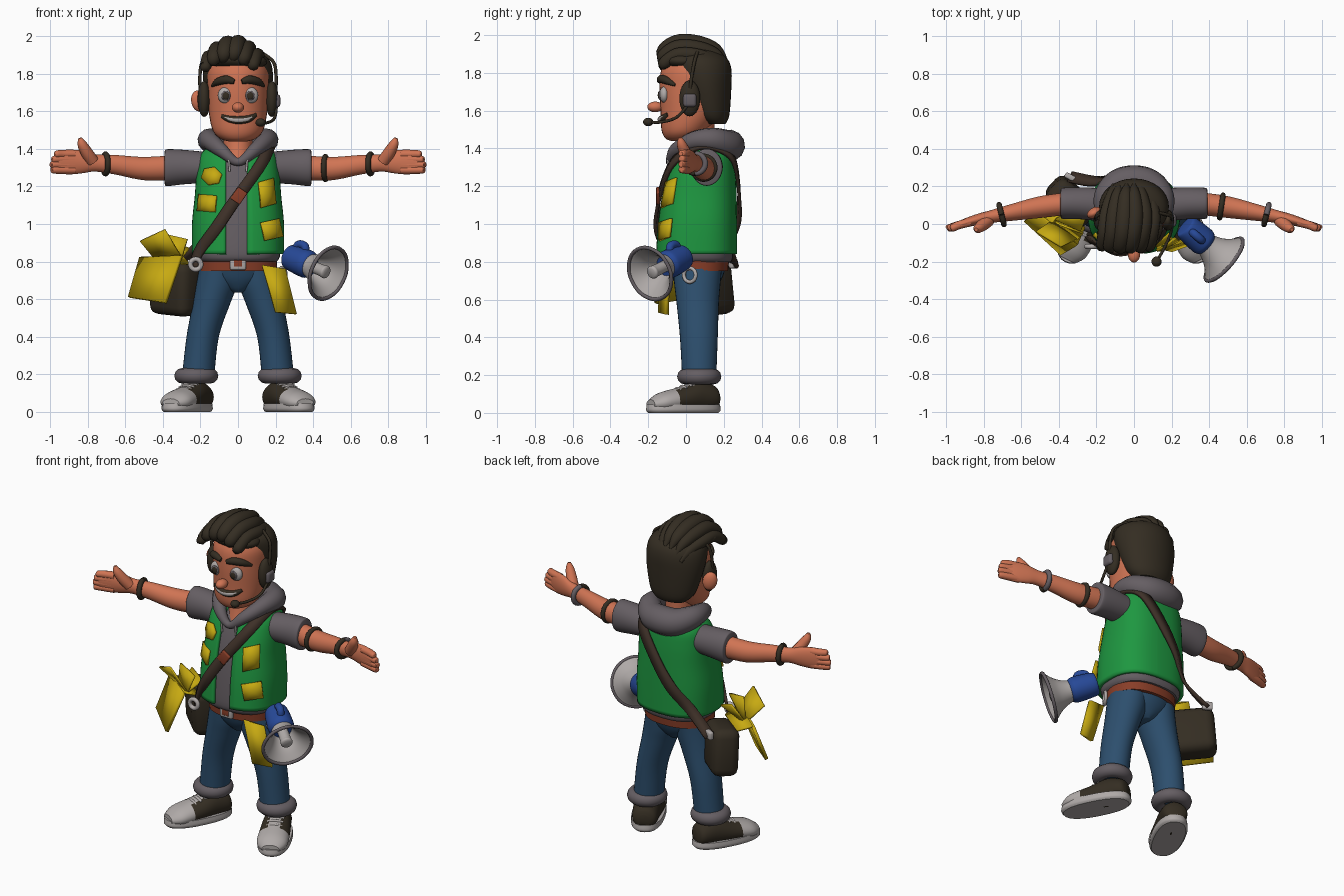
import bpy, bmesh, math
from mathutils import Vector, Matrix

if "Cube" in bpy.data.objects:
    bpy.data.objects.remove(bpy.data.objects["Cube"])

def material(name, *rgb):
    m = bpy.data.materials.new(name)
    m.use_nodes = True
    m.diffuse_color = (*rgb, 1)
    m.node_tree.nodes["Principled BSDF"].inputs["Base Color"].default_value = (*rgb, 1)
    return m

SKIN = material("skin", .63, .175, .088)
GREEN = material("vest green", .013, .31, .052)
GREY = material("hoodie grey", .13, .112, .124)
DARK = material("dark brown", .034, .026, .016)
JEANS = material("denim blue", .026, .078, .155)
LIGHT = material("light grey", .43, .40, .39)
YELLOW = material("paper yellow", .57, .40, .006)
BLUE = material("megaphone blue", .02, .066, .31)
LEATHER = material("belt leather", .25, .048, .021)
STRAP = material("strap brown", .048, .03, .021)

def spline(pts, steps=5, cyclic=False):
    """Smooth interpolation through tuples of any length."""
    n, out = len(pts), []
    get = lambda i: pts[i % n] if cyclic else pts[max(0, min(n - 1, i))]
    for i in range(n if cyclic else n - 1):
        for k in range(steps):
            t = k / steps
            out.append(tuple(.5 * (2*b + (c-a)*t + (2*a - 5*b + 4*c - d)*t*t + (3*b - a - 3*c + d)*t**3)
                             for a, b, c, d in zip(get(i-1), get(i), get(i+1), get(i+2))))
    return out if cyclic else out + [tuple(pts[-1])]

def finish(name, bm, mats):
    bmesh.ops.recalc_face_normals(bm, faces=bm.faces)
    me = bpy.data.meshes.new(name)
    bm.to_mesh(me)
    bm.free()
    ob = bpy.data.objects.new(name, me)
    bpy.context.collection.objects.link(ob)
    for m in mats:
        me.materials.append(m)
    bpy.ops.object.select_all(action='DESELECT')
    ob.select_set(True)
    bpy.context.view_layer.objects.active = ob
    bpy.ops.object.shade_smooth_by_angle(angle=math.radians(40))
    return ob

def loft_bm(secs, axis=2, n=32, power=2, cap=True):
    bm, rings = bmesh.new(), []
    for x, y, z, a, b in spline(secs):
        ring = []
        for i in range(n):
            c, s = math.cos(math.tau * i / n), math.sin(math.tau * i / n)
            u = a * math.copysign(abs(c) ** (2 / power), c)
            v = b * math.copysign(abs(s) ** (2 / power), s)
            off = ((0, u, v), (u, 0, v), (u, v, 0))[axis]
            ring.append(bm.verts.new(Vector((x, y, z)) + Vector(off)))
        rings.append(ring)
    for r, q in zip(rings, rings[1:]):
        for i in range(n):
            bm.faces.new((r[i], r[(i+1) % n], q[(i+1) % n], q[i]))
    if cap:
        bm.faces.new(rings[0])
        bm.faces.new(rings[-1])
    return bm

def loft(name, secs, mat, **kw):
    return finish(name, loft_bm(secs, **kw), [mat])

def ball(name, loc, scale, mat, rot=(0, 0, 0)):
    bm = bmesh.new()
    bmesh.ops.create_uvsphere(bm, u_segments=24, v_segments=14, radius=1)
    ob = finish(name, bm, [mat])
    ob.location, ob.scale, ob.rotation_euler = loc, scale, rot

def box(name, loc, size, mat, rot=(0, 0, 0), bevel=.01):
    bm = bmesh.new()
    bmesh.ops.create_cube(bm, size=1, matrix=Matrix.Diagonal((*size, 1)))
    bmesh.ops.bevel(bm, geom=bm.edges[:], offset=bevel, segments=3, affect='EDGES', profile=.5)
    ob = finish(name, bm, [mat])
    ob.location, ob.rotation_euler = loc, rot

def tube(name, pts, mat, cyclic=False):
    """Round tube through (x, y, z, radius) points."""
    cu = bpy.data.curves.new(name, 'CURVE')
    cu.dimensions, cu.bevel_depth, cu.bevel_resolution, cu.use_fill_caps = '3D', 1, 4, True
    path = spline(pts, 6, cyclic)
    sp = cu.splines.new('POLY')
    sp.points.add(len(path) - 1)
    for p, (x, y, z, r) in zip(sp.points, path):
        p.co, p.radius = (x, y, z, 1), r
    sp.use_cyclic_u = cyclic
    cu.materials.append(mat)
    ob = bpy.data.objects.new(name, cu)
    bpy.context.collection.objects.link(ob)
    return ob

def ring(name, loc, axis, major, minor, mat):
    q = Vector(axis).to_track_quat('Z', 'Y')
    pts = [Vector(loc) + q @ Vector((major * math.cos(i * math.tau / 8), major * math.sin(i * math.tau / 8), 0)) for i in range(8)]
    return tube(name, [(*p, minor) for p in pts], mat, True)

def solid(ob, thick, offset=0):
    m = ob.modifiers.new("thickness", 'SOLIDIFY')
    m.thickness, m.offset = thick, offset
    return ob

def sheet(name, pts, mat, thick=.012, fan=None):
    bm = bmesh.new()
    vs = [bm.verts.new(p) for p in pts]
    if fan:
        c = bm.verts.new(fan)
        for i in range(len(vs)):
            bm.faces.new((c, vs[i], vs[(i+1) % len(vs)]))
    else:
        bm.faces.new(vs)
    return solid(finish(name, bm, [mat]), thick)

def surface_y(secs, x, z, side, power=2):
    path = spline(secs)
    for p, q in zip(path, path[1:]):
        if p[2] <= z <= q[2]:
            t = (z - p[2]) / (q[2] - p[2])
            _, cy, _, a, b = (u + (v - u) * t for u, v in zip(p, q))
            return cy + side * b * max(0, 1 - abs(x / a) ** power) ** (1 / power)

# Torso: hoodie body, open vest, belt
VEST = [(0, .055, .84, .245, .215), (0, .06, 1.0, .245, .21), (0, .07, 1.15, .23, .198), (0, .085, 1.28, .22, .178),
        (0, .1, 1.37, .2, .15), (0, .11, 1.42, .14, .1)]
vest_y = lambda x, z, side=-1: surface_y(VEST, x, z, side, 2.5)
loft("hoodie_body", [(0, .06, .8, .205, .18)] + [(x, y, z, a - .02, b - .02) for x, y, z, a, b in VEST], GREY, power=2.5)
bm = loft_bm(VEST, power=2.5, n=48, cap=False)
for cut in (-.065, .05):
    bmesh.ops.bisect_plane(bm, geom=bm.verts[:] + bm.edges[:] + bm.faces[:], plane_co=(cut, 0, 0), plane_no=(1, 0, 0))
gap = [f for f in bm.faces if -.065 < f.calc_center_median().x < .05 and f.calc_center_median().y < .06]
bmesh.ops.delete(bm, geom=gap, context='FACES')
solid(finish("vest", bm, [GREEN]), .025, -1)
loft("belt", [(0, .06, .75, .206, .163), (0, .06, .81, .208, .168)], LEATHER, power=2.3)
box("belt_buckle", (0, -.113, .79), (.085, .025, .07), LIGHT)
box("buckle_opening", (0, -.125, .79), (.045, .008, .035), LEATHER, bevel=.003)
hood = [(.085, -.055, 1.39, .036), (.145, .04, 1.44, .05), (.15, .14, 1.445, .065), (.085, .21, 1.42, .08)]
tube("hood", [(0, -.085, 1.33, .022)] + hood + [(0, .228, 1.415, .085)] + [(-x, y, z, r) for x, y, z, r in hood[::-1]], GREY, True)
loft("neck", [(0, .04, 1.3, .08, .1), (0, .06, 1.42, .078, .09), (0, .07, 1.56, .08, .08)], SKIN)
for s in (-1, 1):
    tube("hood_cord", [(s * .05, -.095, 1.36, .006), (s * .045, vest_y(.05, 1.28) - .004, 1.28, .006)], LIGHT)

# Vest patches
for x, z, w, h, n, tilt in ((-.14, 1.255, .055, .05, 6, .2), (-.165, 1.11, .066, .062, 4, .7),
                            (.155, 1.165, .056, .098, 4, .95), (.18, .97, .07, .07, 4, 1.0)):
    pts = [(x + w * math.cos(tilt + i * math.tau / n), z + h * math.sin(tilt + i * math.tau / n)) for i in range(n)]
    at = lambda px, pz: (px, vest_y(min(px, .21), pz) - .008, pz)
    sheet("vest_patch", [at(*p) for p in pts], YELLOW, .014, at(x, z))

# Arms, hands, legs and shoes on both sides
for s in (-1, 1):
    side = "left_" if s > 0 else "right_"
    flip = lambda pts: [(s * p[0], *p[1:]) for p in pts]
    loft(side + "sleeve", flip([(.14, .1, 1.3, .09, .08), (.28, .11, 1.303, .085, .091), (.375, .11, 1.3, .083, .098), (.39, .11, 1.3, .074, .088)]), GREY, axis=0)
    loft(side + "arm", flip([(.34, .11, 1.3, .06, .066), (.5, .09, 1.295, .058, .062), (.65, .062, 1.315, .045, .052),
                             (.76, .04, 1.325, .034, .046), (.83, .025, 1.33, .03, .06), (.9, .005, 1.33, .025, .066), (.955, -.014, 1.33, .019, .06)]), SKIN, axis=0)
    for i in range(4):
        z = 1.288 + .028 * i
        tip = .975 + .022 * math.sin(1 + i * .7)
        tube(side + "finger", flip([(.87, .01, z, .022), (.93, -.005, z, .022), (tip - .01, -.022, z, .019), (tip, -.026, z, .01)]), SKIN)
    tube(side + "thumb", flip([(.775, .02, 1.335, .034), (.805, -.005, 1.38, .032), (.83, -.024, 1.425, .025), (.84, -.03, 1.458, .01)]), SKIN)
    band = [(.705 - .25 * .052 * math.sin(a), .05 - .052 * math.sin(a), 1.32 + .052 * math.cos(a), .015) for a in (i * math.pi / 6 for i in range(13))]
    tube(side + "wristband_front", flip(band[:7]), DARK)
    tube(side + "wristband_back", flip(band[6:]), DARK if s < 0 else GREY)
    loft(side + "leg", flip([(.213, .07, .18, .086, .09), (.188, .068, .4, .086, .1), (.14, .062, .58, .1, .112),
                             (.112, .06, .68, .11, .122), (.1, .06, .77, .105, .13)]), JEANS)
    ring(side + "trouser_cuff", (s * .222, .07, .192), (0, 0, 1), .076, .041, GREY)
    # Shoe: toe cap and tongue light, rest dark
    bm = loft_bm([(0, .115, .07, .035, .035), (0, .09, .08, .07, .065), (0, 0, .085, .08, .085), (0, -.1, .07, .088, .068),
                  (0, -.22, .055, .088, .052), (0, -.28, .045, .05, .025)], axis=1)
    for f in bm.faces:
        c = f.calc_center_median()
        f.material_index = int(c.y < -.14 or (c.y < -.04 and abs(c.x) < .04))
    shoe = [finish(side + "shoe", bm, [DARK, LIGHT]),
            loft(side + "sole", [(0, -.085, 0, .085, .2), (0, -.085, .015, .096, .212), (0, -.085, .045, .094, .208)], LIGHT, power=2.4)]
    for i in range(3):
        y, z = -.055 - .032 * i, .14 - .012 * i
        shoe.append(tube(side + "lace", [(-.045, y, z, .008), (0, y - .005, z + .012, .009), (.045, y, z, .008)], LIGHT))
    for ob in shoe:
        ob.location, ob.rotation_euler.z = (s * .232, .062, 0), s * .47
ring("left_elbow_band", (.465, .093, 1.298), (1, -.15, 0), .061, .014, DARK)
loft("hips", [(0, .06, .635, .03, .075), (0, .06, .66, .09, .1), (0, .06, .71, .17, .13), (0, .06, .78, .203, .155)], JEANS)

# Head and face
HEAD = [(0, -.02, 1.44, .05, .06), (0, -.02, 1.455, .095, .09), (0, -.005, 1.5, .135, .125), (0, .03, 1.6, .156, .165),
        (0, .045, 1.72, .163, .185), (0, .05, 1.82, .16, .18), (0, .05, 1.9, .11, .13)]
face_y = lambda x, z: surface_y(HEAD, x, z, -1)
loft("head", HEAD, SKIN)
ball("nose", (0, -.163, 1.62), (.032, .042, .028), SKIN)
ball("right_ear", (-.21, .06, 1.655), (.042, .028, .057), SKIN, (0, -.2, .5))
for s in (-1, 1):
    x = s * .068
    y = face_y(x, 1.685)
    ball("eye", (x, y + .008, 1.685), (.04, .026, .043), LIGHT)
    ball("iris", (x * .95, y - .014, 1.682), (.024, .01, .026), GREY)
    ball("pupil", (x * .95, y - .02, 1.682), (.018, .007, .02), DARK)
    tube("eyebrow", [(s * u, face_y(u, z) - .004, z, r) for u, z, r in ((.02, 1.757, .013), (.06, 1.768, .022), (.105, 1.758, .02), (.138, 1.735, .007))], DARK)
mouth = [(-.085, 1.575, .005), (-.05, 1.56, .012), (0, 1.553, .016), (.055, 1.56, .014), (.095, 1.582, .005)]
tube("mouth", [(x, face_y(x, z) + .006, z, r + .006) for x, z, r in mouth], DARK)
tube("teeth", [(x, face_y(x, z) - .001, z, r) for x, z, r in mouth], LIGHT)

# Hair: back mass plus swept quiff
loft("hair_back", [(0, .155, 1.53, .1, .055), (0, .13, 1.58, .145, .1), (0, .105, 1.72, .18, .135), (0, .085, 1.82, .184, .155),
                   (0, .07, 1.88, .16, .145), (0, .06, 1.925, .09, .09)], DARK)
ball("hair_front", (-.02, -.02, 1.875), (.175, .12, .055), DARK, (0, .08, 0))
for x, top, r in ((-.155, 1.885, .034), (-.11, 1.925, .042), (-.055, 1.95, .047), (0, 1.955, .046), (.05, 1.93, .043), (.1, 1.895, .036)):
    tube("hair_lock", [(x - .03, -.085, 1.855, .012), (x - .02, -.12, top - .05, r * .85), (x - .005, -.05, top, r),
                       (x + .005, .05, top, r), (x * .8, .15, top - .03, r * .8), (x * .7, .21, top - .08, .01)], DARK)

# Headset
for s in (-1, 1):
    ball("ear_pad", (s * .18, .02, 1.665), (.035, .055, .095), DARK)
    tube("headband", [(s * .2, .02, 1.7, .009), (s * .203, .03, 1.78, .009), (s * .19, .045, 1.86, .009), (s * .13, .06, 1.91, .009)], DARK)
box("earcup", (.205, .02, 1.655), (.04, .07, .07), GREY, bevel=.016)
tube("microphone_arm", [(.205, .01, 1.63, .008), (.195, -.05, 1.565, .008), (.16, -.13, 1.54, .008), (.12, -.2, 1.54, .008)], DARK)
ball("microphone", (.12, -.2, 1.54), (.027, .027, .022), DARK)

# Satchel strap, bag and papers
path = [(x, vest_y(x, z) - .012, z) for x, z in ((-.21, .85), (-.115, .98), (-.02, 1.12), (.075, 1.25), (.135, 1.34))]
path = [(-.235, -.09, .77)] + path + [(.165, .05, 1.41), (.165, .15, 1.41)]
path += [(x, vest_y(x, z, 1) + .012, z) for x, z in ((.13, 1.35), (.03, 1.2), (-.08, 1.04), (-.19, .9))] + [(-.34, .25, .78)]
path = [Vector(p) for p in spline(path)]
bm, last = bmesh.new(), None
for i, p in enumerate(path):
    along = path[min(i + 1, len(path) - 1)] - path[max(i - 1, 0)]
    across = along.cross(p - Vector((0, .08, min(p.z, 1.15)))).normalized() * .031
    pair = [bm.verts.new(p + across), bm.verts.new(p - across)]
    if last:
        bm.faces.new((last[0], last[1], pair[1], pair[0]))
    last = pair
solid(finish("satchel_strap", bm, [STRAP]), .018)
box("strap_slider", (.005, vest_y(0, 1.15) - .02, 1.15), (.075, .02, .06), LEATHER, (0, -.97, 0), .006)
box("satchel", (-.335, .12, .66), (.27, .16, .29), DARK, (.06, .08, -.74), .05)
ring("front_strap_ring", (-.225, -.12, .785), (0, 1, 0), .028, .013, LIGHT)
box("back_strap_buckle", (-.34, .25, .79), (.06, .03, .05), LIGHT, (0, 0, -.5))
sheet("paper_flap", [(-.52, .07, .82), (-.3, -.11, .83), (-.385, -.16, .58), (-.58, .02, .61)], YELLOW, .02)
sheet("paper_top", [(-.52, .07, .82), (-.3, -.11, .83), (-.26, -.02, .79), (-.44, .12, .79)], YELLOW)
for a, b in (((-.39, -.12, .97), (-.52, -.04, .91)), ((-.27, -.05, .92), (-.4, .0, .95)), ((-.26, .02, .87), (-.36, .06, .91))):
    sheet("loose_paper", [(-.43, .02, .8), (-.3, -.08, .82), a, b], YELLOW)

# Belt notepad, clip and megaphone
sheet("belt_notepad", [(.13, -.125, .78), (.25, -.095, .76), (.31, -.1, .52), (.2, -.14, .53)], YELLOW, .02)
ring("belt_clip", (.235, .02, .73), (.8, -.5, 0), .037, .01, LIGHT)
aim = Vector((.72, -.62, -.31)).to_track_quat('Z', 'Y')
tall = lambda *rows: [(0, 0, h, r, r) for h, r in rows]
horn = [solid(loft("megaphone_horn", tall((0, .045), (.08, .06), (.14, .088), (.185, .127), (.2, .145)), LIGHT, cap=False), .01),
        ring("megaphone_rim", (0, 0, .2), (0, 0, 1), .145, .01, GREY),
        loft("megaphone_driver", tall((.02, .03), (.15, .032), (.18, .035), (.19, .025)), LIGHT),
        loft("megaphone_body", tall((-.09, .05), (-.075, .068), (.03, .076), (.06, .07), (.075, .058)), BLUE),
        tube("megaphone_handle", [(0, .04, -.06, .02), (0, .08, -.045, .022), (0, .085, .0, .022), (0, .04, .02, .02)], BLUE)]
for ob in horn:
    ob.rotation_mode = 'QUATERNION'
    ob.location, ob.rotation_quaternion = (.336, -.066, .8), aim
